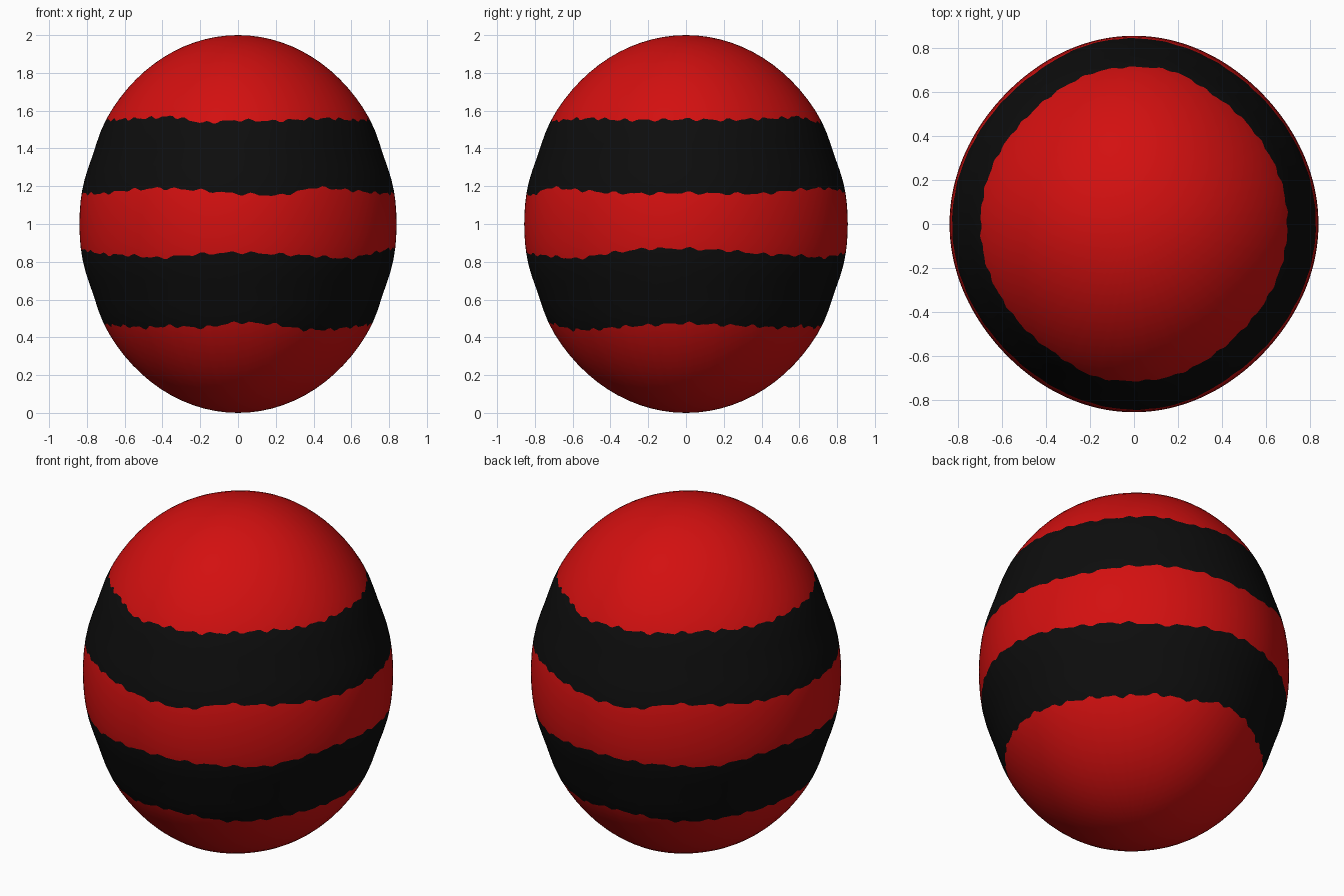
import bpy
import bmesh
import math

SEGMENTS = 240
HALF_HEIGHT = 1.0
CAP_ROWS = 14
BAND_ROWS = 6

default_cube = bpy.data.objects.get("Cube")
if default_cube:
    bpy.data.objects.remove(default_cube, do_unlink=True)


def make_material(name, colour):
    material = bpy.data.materials.new(name)
    material.use_nodes = True
    material.diffuse_color = colour
    shader = next(n for n in material.node_tree.nodes if n.type == "BSDF_PRINCIPLED")
    shader.inputs["Base Color"].default_value = colour
    shader.inputs["Roughness"].default_value = 0.6
    return material


# Ragged stripe edges: base height, then offsets in hundredths around a half turn
edges = [
    (0.46, [1.5, 0.5, 0, -1, 0, -1, 2, 1, -2, -2, -0.5, 0.5]),
    (0.84, [3, 2, 0, -0.5, -2, 0, 1, 0, -1, -2.5, 0.5, 3]),
    (1.17, [-0.5, -1, -1, 1, 2, 1, -1, -2, 2.5, 1, -0.5, -1]),
    (1.55, [0.5, 0, 0.5, 1, 2, -1.5, 0, -0.5, 0.5, 1, 0, 0]),
]


def edge_height(edge, turn):
    """Height of a stripe edge; the pattern repeats every half turn."""
    base, offsets = edge
    place = (turn * 2 % 1) * len(offsets)
    i = int(place)
    blend = place - i
    offset = offsets[i] * (1 - blend) + offsets[(i + 1) % len(offsets)] * blend
    wave = math.tau * turn
    ripple = 0.006 * math.sin(38 * wave + base) + 0.004 * math.sin(62 * wave)
    return base + offset / 100 + ripple


def surface_point(turn, z):
    """Point on the egg; the girth is slightly squared and the bands flatter."""
    angle = math.tau * turn
    h = z - HALF_HEIGHT
    girth = 0.84 + 0.008 * math.cos(4 * angle) - 0.0085 * math.cos(2 * angle)
    profile = math.sqrt(max(0, 1 - h * h))
    profile -= 0.015 * math.exp(-((abs(h) - 0.37) / 0.12) ** 2)
    r = girth * profile
    return r * math.cos(angle), r * math.sin(angle), z


def column(turn):
    """Heights up one meridian, with rows lying on every stripe edge."""
    levels = [edge_height(e, turn) for e in edges]
    low = math.acos(1 - levels[0])
    heights = [1 - math.cos(low * i / CAP_ROWS) for i in range(1, CAP_ROWS)]
    for a, b in zip(levels, levels[1:]):
        heights += [a + (b - a) * i / BAND_ROWS for i in range(BAND_ROWS)]
    high = math.acos(levels[-1] - 1)
    heights += [1 + math.cos(high * (1 - i / CAP_ROWS)) for i in range(CAP_ROWS)]
    return heights


# Egg shell: meridian columns joined by quads and closed by fans at the poles
bm = bmesh.new()
columns = []
for s in range(SEGMENTS):
    # Start at the side so the half-turn pattern lines up with the front
    turn = s / SEGMENTS
    columns.append([bm.verts.new(surface_point(turn + 0.5, z)) for z in column(turn)])
bottom = bm.verts.new((0, 0, 0))
top = bm.verts.new((0, 0, 2 * HALF_HEIGHT))

first = CAP_ROWS - 1
for s in range(SEGMENTS):
    here, after = columns[s], columns[(s + 1) % SEGMENTS]
    bm.faces.new((bottom, after[0], here[0]))
    bm.faces.new((top, here[-1], after[-1]))
    for row in range(len(here) - 1):
        face = bm.faces.new((here[row], after[row], after[row + 1], here[row + 1]))
        # Bands alternate: the first and third above the lower cap are black
        band = (row - first) // BAND_ROWS
        face.material_index = 1 if band in (0, 2) else 0
for face in bm.faces:
    face.smooth = True

mesh = bpy.data.meshes.new("striped_egg")
bm.to_mesh(mesh)
bm.free()
mesh.materials.append(make_material("bright red", (0.65, 0.005, 0.005, 1)))
mesh.materials.append(make_material("soft black", (0.004, 0.004, 0.004, 1)))
egg = bpy.data.objects.new("striped_egg", mesh)
bpy.context.collection.objects.link(egg)
